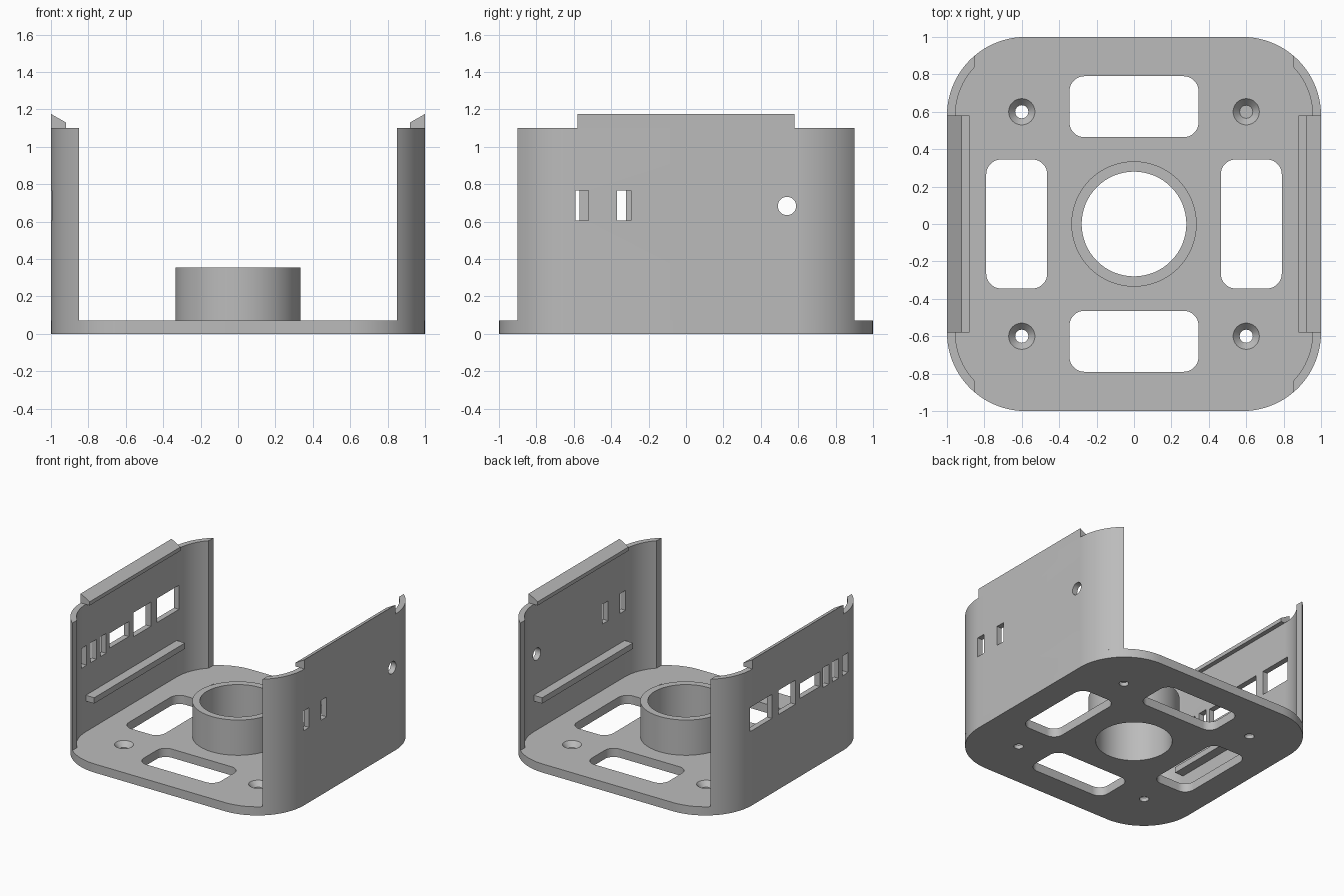
import bpy, bmesh
from math import acos, cos, sin, pi, radians
from mathutils import Matrix

if "Cube" in bpy.data.objects:
    bpy.data.objects.remove(bpy.data.objects["Cube"])

grey = bpy.data.materials.new("plain grey")
grey.use_nodes = True
COLOUR = (0.5, 0.5, 0.5, 1)
grey.diffuse_color = COLOUR
grey.node_tree.nodes["Principled BSDF"].inputs["Base Color"].default_value = COLOUR

FLOOR, WALL_TOP = 0.07, 1.10
CORNER, THICK = 0.42, 0.045
MID = 1 - CORNER          # centre of the rounded corners
TO_Y = Matrix(((1, 0, 0), (0, 0, 1), (0, 1, 0))).to_4x4()
TO_X = Matrix(((0, 0, 1), (1, 0, 0), (0, 1, 0))).to_4x4()


def prism(name, outline, low, high, axes=Matrix()):
    """Extrude a flat outline from low to high, then turn it onto other axes."""
    bm = bmesh.new()
    face = bm.faces.new([bm.verts.new((a, b, low)) for a, b in outline])
    top = bmesh.ops.extrude_face_region(bm, geom=[face])["geom"]
    for v in top:
        if isinstance(v, bmesh.types.BMVert):
            v.co.z = high
    bm.transform(axes)
    bmesh.ops.recalc_face_normals(bm, faces=bm.faces)
    return finish(name, bm)


def finish(name, bm):
    mesh = bpy.data.meshes.new(name)
    bm.to_mesh(mesh)
    bm.free()
    mesh.materials.append(grey)
    obj = bpy.data.objects.new(name, mesh)
    bpy.context.collection.objects.link(obj)
    return obj


def arc(cx, cy, r, start, end, steps=16):
    return [(cx + r * cos(start + (end - start) * i / steps),
             cy + r * sin(start + (end - start) * i / steps)) for i in range(steps + 1)]


def circle(cx, cy, r, steps=64):
    return arc(cx, cy, r, 0, 2 * pi, steps)[:-1]


def rounded(cx, cy, hx, hy, r, steps=16):
    points = []
    for i, (sx, sy) in enumerate(((1, 1), (-1, 1), (-1, -1), (1, -1))):
        points += arc(cx + sx * (hx - r), cy + sy * (hy - r), r,
                      i * pi / 2, (i + 1) * pi / 2, steps)
    return points


def box(a0, a1, b0, b1):
    return [(a0, b0), (a1, b0), (a1, b1), (a0, b1)]


def cut(target, cutters):
    """Subtract each cutter and remove it afterwards."""
    bpy.context.view_layer.objects.active = target
    for cutter in cutters:
        cutter.hide_render = True
        mod = target.modifiers.new("cut", "BOOLEAN")
        mod.operation, mod.solver, mod.object = "DIFFERENCE", "EXACT", cutter
        bpy.ops.object.modifier_apply(modifier=mod.name)
        bpy.data.objects.remove(cutter)


def smooth(obj):
    bpy.ops.object.select_all(action="DESELECT")
    obj.select_set(True)
    bpy.context.view_layer.objects.active = obj
    bpy.ops.object.shade_smooth_by_angle(angle=radians(30))


# Floor plate with windows, centre bore and countersunk screw holes
floor = prism("floor_plate", rounded(0, 0, 1, 1, CORNER, 24), 0, FLOOR)
cutters = [prism("bore", circle(0, 0, 0.28), -1, 1)]
for s in (-1, 1):
    cutters.append(prism("window", rounded(0, s * 0.627, 0.345, 0.163, 0.08), -1, 1))
    cutters.append(prism("window", rounded(s * 0.627, 0, 0.163, 0.345, 0.08), -1, 1))
    for t in (-1, 1):
        cutters.append(prism("screw_hole", circle(s * 0.6, t * 0.6, 0.035, 32), -1, 1))
        bm = bmesh.new()
        bmesh.ops.create_cone(bm, cap_ends=True, segments=32, radius1=0.035, radius2=0.079,
                              depth=0.05, matrix=Matrix.Translation((s * 0.6, t * 0.6, 0.055)))
        cutters.append(finish("countersink", bm))
cut(floor, cutters)
smooth(floor)

# Centre collar
collar = prism("centre_collar", circle(0, 0, 0.335), FLOOR, 0.355)
cut(collar, [prism("bore", circle(0, 0, 0.28), -1, 1)])
smooth(collar)

# Side wall plan: rounded at both ends, trimmed square at x = 0.85
inner_r = CORNER - THICK
outer_end, inner_end = acos((0.85 - MID) / CORNER), acos((0.85 - MID) / inner_r)
plan = (arc(MID, -MID, CORNER, -outer_end, 0) + arc(MID, MID, CORNER, 0, outer_end)
        + arc(MID, MID, inner_r, inner_end, 0) + arc(MID, -MID, inner_r, 0, -inner_end))

# Openings as (y start, y end, z start, z end)
left_ports = [(-0.59, -0.52, 0.605, 0.765), (-0.37, -0.295, 0.605, 0.765)]
right_ports = [(-0.645, -0.57, 0.605, 0.765), (-0.52, -0.445, 0.605, 0.765),
               (-0.395, -0.32, 0.605, 0.765), (-0.28, -0.03, 0.63, 0.75),
               (0.03, 0.25, 0.605, 0.80), (0.33, 0.61, 0.605, 0.80)]

for side, s, ports in (("left", 1, left_ports), ("right", -1, right_ports)):
    wall = prism(side + "_wall", [(s * x, y) for x, y in plan], FLOOR, WALL_TOP)
    cutters = [prism("port", box(*p), s * 0.7, s * 1.2, TO_X) for p in ports]
    if side == "left":
        cutters += [prism("round_port", circle(y, 0.683, r, 32), 0.7, 1.2, TO_X)
                    for y, r in ((0.36, 0.018), (0.54, 0.049))]
    cut(wall, cutters)
    smooth(wall)

    # Sloped snap lip on the wall top and support ledge inside
    lip = [(1, WALL_TOP), (1, 1.175), (0.92, 1.13), (0.92, WALL_TOP)]
    prism(side + "_lip", [(s * x, z) for x, z in lip], -0.58, 0.58, TO_Y)
    prism(side + "_ledge", box(s * 0.88, s * (1 - THICK), 0.318, 0.365), -0.58, 0.58, TO_Y)
